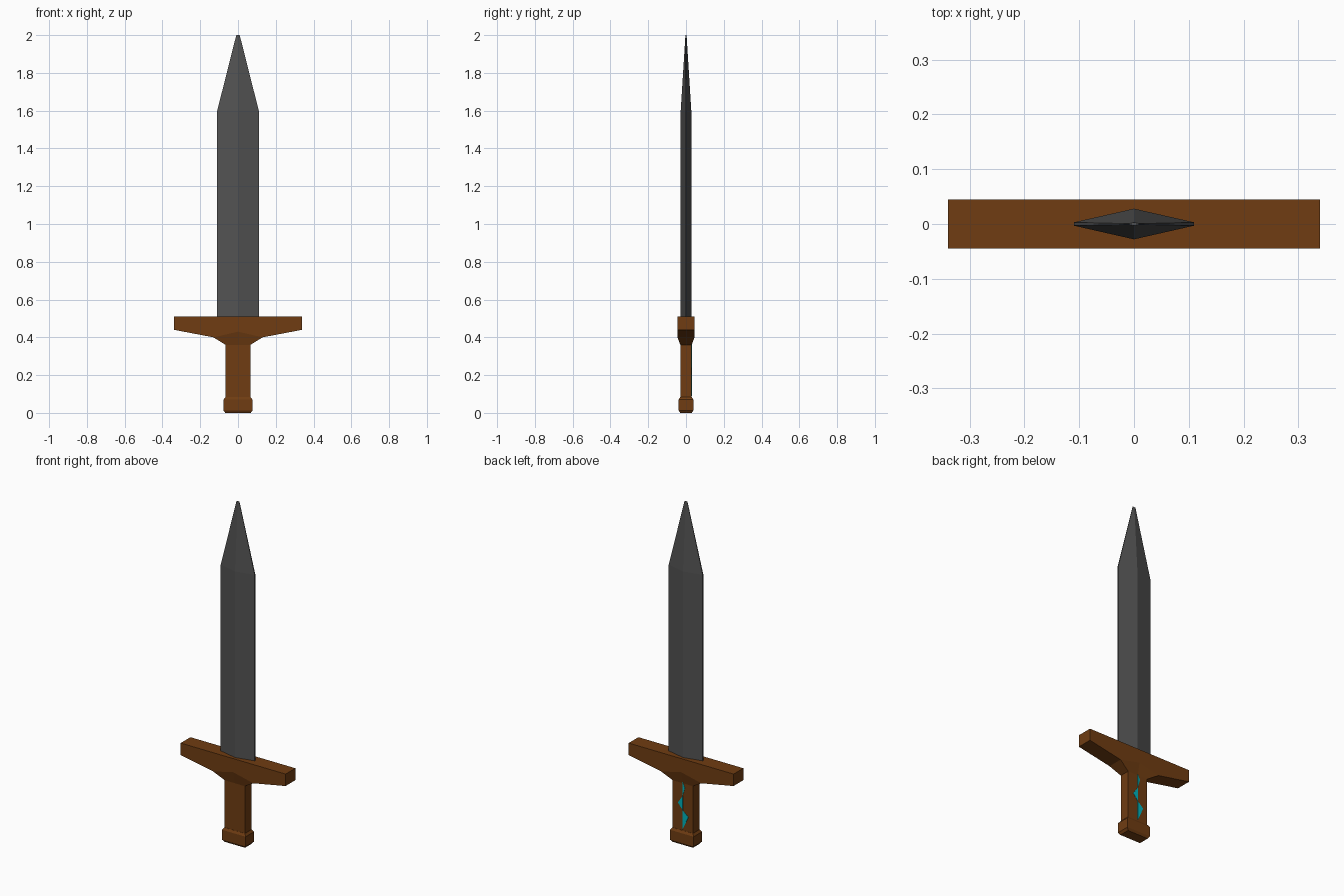
import bpy, bmesh

if "Cube" in bpy.data.objects:
    bpy.data.objects.remove(bpy.data.objects["Cube"])


def material(name, rgb):
    m = bpy.data.materials.new(name)
    m.diffuse_color = (*rgb, 1)
    m.use_nodes = True
    m.node_tree.nodes["Principled BSDF"].inputs["Base Color"].default_value = m.diffuse_color
    return m


WOOD = material("wood", (0.16, 0.046, 0.006))
STEEL = material("dark_steel", (0.085, 0.085, 0.085))
CYAN = material("cyan_inlay", (0.0, 0.45, 0.5))


def loft(name, rings, mat):
    """Skin equal-length closed rings and cap both ends."""
    bm = bmesh.new()
    loops = [[bm.verts.new(p) for p in ring] for ring in rings]
    n = len(loops[0])
    for a, b in zip(loops, loops[1:]):
        for i in range(n):
            j = (i + 1) % n
            bm.faces.new((a[i], a[j], b[j], b[i]))
    bm.faces.new(loops[0])
    bm.faces.new(loops[-1])
    bmesh.ops.recalc_face_normals(bm, faces=bm.faces)
    me = bpy.data.meshes.new(name)
    bm.to_mesh(me)
    bm.free()
    me.materials.append(mat)
    ob = bpy.data.objects.new(name, me)
    bpy.context.collection.objects.link(ob)
    return ob


def rect(x, y, z):
    return [(x, -y, z), (x, y, z), (-x, y, z), (-x, -y, z)]


def diamond(x, edge, ridge, z):
    return [(x, -edge, z), (x, edge, z), (0, ridge, z),
            (-x, edge, z), (-x, -edge, z), (0, -ridge, z)]


def prism(name, profile, y0, y1, mat):
    return loft(name, [[(x, y, z) for x, z in profile] for y in (y0, y1)], mat)


# Blade: flattened diamond section tapering to the tip
loft("blade", [diamond(0.11, 0.003, 0.028, 0.50),
               diamond(0.11, 0.003, 0.028, 1.60),
               diamond(0.009, 0.001, 0.003, 2.00)], STEEL)

# Crossguard with sloping underside
half = [(0.34, 0.51), (0.34, 0.44), (0.13, 0.40)]
prism("crossguard", half + [(0, 0.43)] + [(-x, z) for x, z in reversed(half)],
      -0.045, 0.045, WOOD)

# Flared collar joining guard and grip
upper = [(x, y, 0.43 if x == 0 else 0.40) for x, y, _ in diamond(0.13, 0.045, 0.045, 0)]
loft("guard_collar", [diamond(0.065, 0.03, 0.03, 0.36), upper], WOOD)

# Grip
loft("grip", [rect(0.065, 0.03, 0.06), rect(0.065, 0.03, 0.37)], WOOD)

# Chamfered pommel
loft("pommel", [rect(0.067, 0.031, 0.0), rect(0.077, 0.039, 0.013),
                rect(0.077, 0.039, 0.07), rect(0.067, 0.031, 0.083)], WOOD)

# Zigzag inlay on the back of the grip
for i, (top, mid, bottom, x) in enumerate([(0.37, 0.335, 0.285, -0.014),
                                           (0.285, 0.24, 0.203, 0.031),
                                           (0.203, 0.170, 0.09, -0.037)]):
    prism(f"grip_inlay_{i + 1}", [(0, top), (x, mid), (0, bottom)], 0.025, 0.0315, CYAN)
